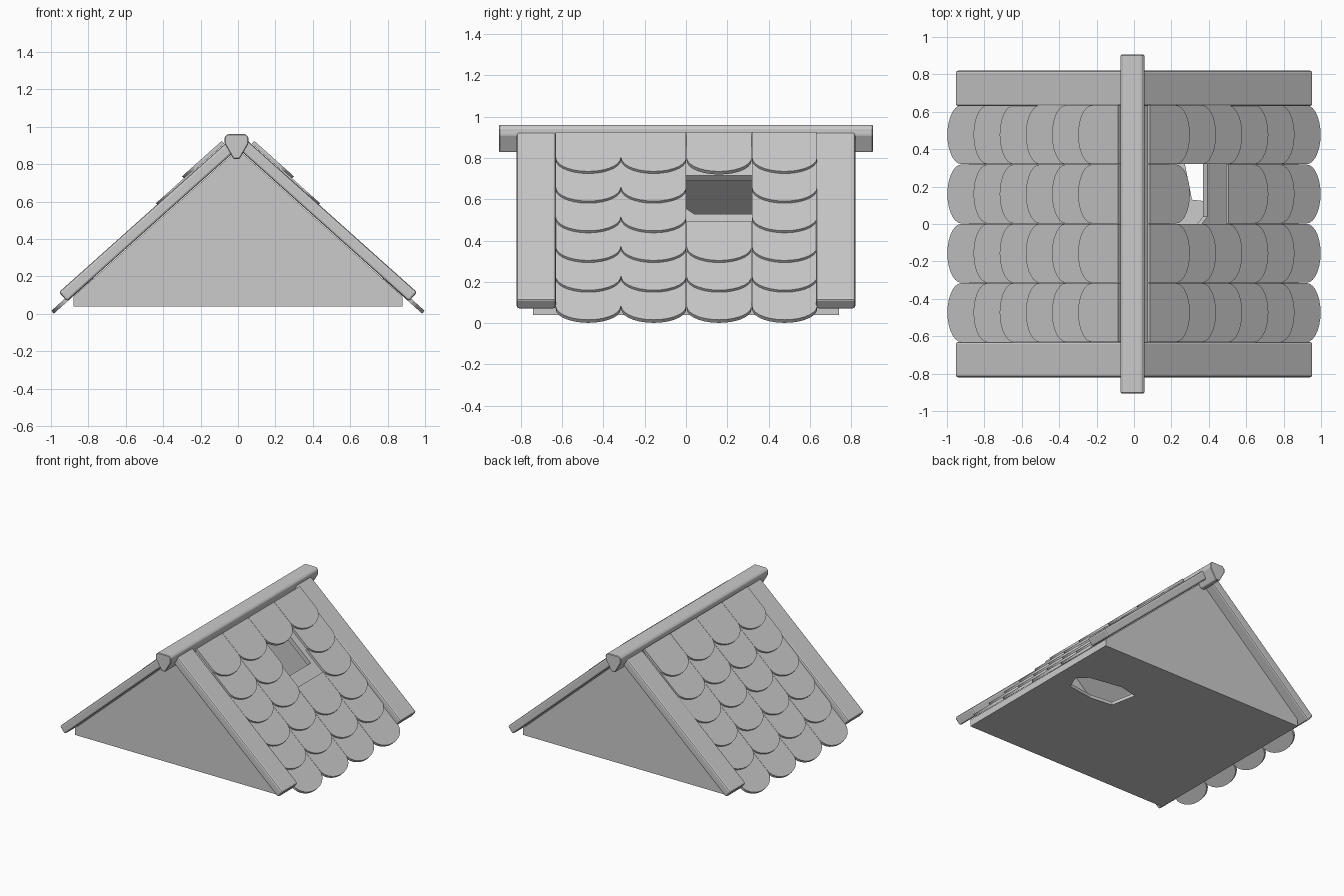
import bpy, bmesh
from math import sin, cos, pi, radians

if "Cube" in bpy.data.objects:
    bpy.data.objects.remove(bpy.data.objects["Cube"])

ANG = radians(41.8)
C, S = cos(ANG), sin(ANG)


def on_slope(s, n, y, side=1):
    """s runs down the roof slope, n is distance out along its normal."""
    return (side * (s * C + n * S), y, -s * S + n * C)


def prism(name, bottom, top):
    """Solid between two matching outlines."""
    bm = bmesh.new()
    a = [bm.verts.new(p) for p in bottom]
    b = [bm.verts.new(p) for p in top]
    k = len(a)
    bm.faces.new(a)
    bm.faces.new(b[::-1])
    for i in range(k):
        bm.faces.new((a[i], b[i], b[(i + 1) % k], a[(i + 1) % k]))
    bmesh.ops.recalc_face_normals(bm, faces=bm.faces)
    me = bpy.data.meshes.new(name)
    bm.to_mesh(me)
    bm.free()
    ob = bpy.data.objects.new(name, me)
    bpy.context.collection.objects.link(ob)
    return ob


def along_y(name, profile, y0, y1):
    return prism(name, [(x, y0, z) for x, z in profile],
                 [(x, y1, z) for x, z in profile])


def bevel(ob, width, segments=2):
    m = ob.modifiers.new("bevel", 'BEVEL')
    m.width, m.segments, m.limit_method = width, segments, 'ANGLE'


def cut(ob, cutter):
    m = ob.modifiers.new("cut", 'BOOLEAN')
    m.operation, m.object, m.solver = 'DIFFERENCE', cutter, 'EXACT'
    cutter.hide_render = True
    cutter.hide_set(True)


# Hollow gabled core
core = along_y("roof_core", [(-.88, .04), (.88, .04), (.88, .092), (0, .879), (-.88, .092)],
               -.74, .74)
cut(core, along_y("hollow_cutter", [(-.83, .065), (.83, .065), (.83, .09), (0, .832), (-.83, .09)],
                  -.71, .71))

# Broken hole through the slope and the floor
hole = [(-.34, .0), (-.10, .0), (-.06, .04), (-.06, .33), (-.34, .33)]
cut(core, prism("slope_hole_cutter", [on_slope(s, .5, y) for s, y in hole],
                [on_slope(s, .8, y) for s, y in hole]))
floor = [(.27, .33), (.31, .13), (.49, .11), (.70, .14), (.75, .25), (.68, .32), (.42, .365)]
cut(core, prism("floor_hole_cutter", [(x, y, -.1) for x, y in floor],
                [(x, y, .072) for x, y in floor]))

# Scalloped tiles: six rows of four on each slope, two missing on the right
W, LENGTH, DEPTH, THICK = .317, .285, .1, .02
for side, label in ((1, "right"), (-1, "left")):
    for row in range(6):
        tip = .733 - .2 * row
        n = .657 + .014 * row
        for col in range(4):
            if side == 1 and col == 2 and row in (3, 4):
                continue
            yc = (col - 1.5) * W + .002
            r = W / 2 - .001
            outline = [(tip - LENGTH, yc - r)]
            outline += [(tip - DEPTH + DEPTH * sin(pi * i / 14), yc - r * cos(pi * i / 14))
                        for i in range(15)]
            outline.append((tip - LENGTH, yc + r))
            prism(f"tile_{label}_{row}_{col}",
                  [on_slope(s, n, y, side) for s, y in outline],
                  [on_slope(s, n + THICK, y, side) for s, y in outline])

# Sloping boards along the gable edges
for side, label in ((1, "right"), (-1, "left")):
    for y0, y1, end in ((-.82, -.63, "front"), (.63, .82, "back")):
        rect = [(-.60, y0), (.637, y0), (.637, y1), (-.60, y1)]
        board = prism(f"gable_board_{label}_{end}",
                      [on_slope(s, .659, y, side) for s, y in rect],
                      [on_slope(s, .724, y, side) for s, y in rect])
        bevel(board, .012)

# Ridge beam
ridge = along_y("ridge_beam", [(-.055, .96), (.04, .96), (.056, .945), (.056, .91), (.008, .828),
                               (-.024, .828), (-.072, .91), (-.072, .945)], -.905, .905)
bevel(ridge, .004, 1)
